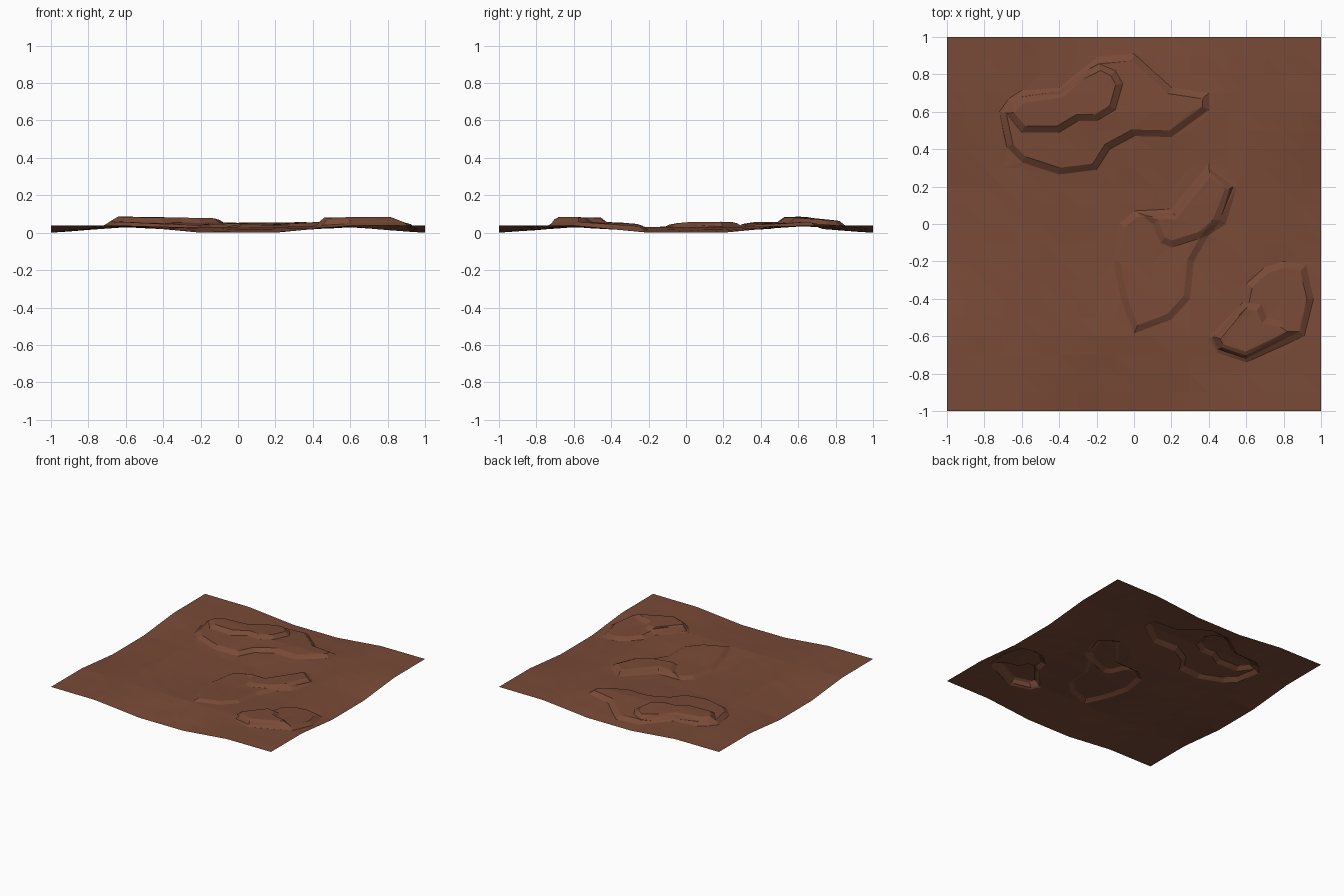
import bpy, bmesh, random
from mathutils import Vector
from mathutils.geometry import delaunay_2d_cdt, intersect_point_line

if "Cube" in bpy.data.objects:
    bpy.data.objects.remove(bpy.data.objects["Cube"])

random.seed(3)
WALL = 0.035   # plan width of a ledge wall

# Ledge outlines: (step height, plan outline), lower then upper ledge of each rock
LEDGES = [
    (.024, [(-.72, .6), (-.67, .67), (-.6, .715), (-.4, .73), (-.2, .89), (0, .91), (.2, .73), (.4, .7),
            (.4, .61), (.2, .465), (0, .47), (-.13, .4), (-.2, .29), (-.4, .265), (-.6, .33), (-.68, .41)]),
    (.025, [(-.69, .6), (-.6, .49), (-.4, .49), (-.3, .55), (-.2, .55), (-.1, .61), (-.06, .75), (-.1, .82),
            (-.18, .86), (-.28, .81), (-.4, .71), (-.6, .68)]),
    (.018, [(-.11, -.2), (-.08, 0), (0, .07), (.2, .08), (.4, .325), (.55, .2), (.49, 0), (.4, -.06),
            (.32, -.2), (.3, -.4), (.2, -.51), (0, -.585), (-.07, -.4)]),
    (.018, [(.02, .06), (.1, 0), (.14, -.1), (.2, -.125), (.36, -.075), (.45, 0), (.53, .2), (.4, .3), (.21, .06)]),
    (.023, [(.4, -.6), (.5, -.5), (.58, -.42), (.6, -.32), (.7, -.23), (.8, -.2), (.92, -.22), (.96, -.4),
            (.91, -.6), (.6, -.74), (.45, -.69)]),
    (.023, [(.42, -.61), (.58, -.42), (.68, -.43), (.71, -.5), (.8, -.52), (.89, -.58), (.6, -.72), (.45, -.67)]),
]


def ground(x, y):
    """Coarse rolling ground: 5 x 5 cells, mirrored in x and y."""
    h = [[.012, .034, .004], [.034, .041, .042], [.004, .042, .043]]

    def cell(u):
        u = abs(u)
        return (0, 0.0) if u <= .2 else (0, (u - .2) / .4) if u <= .6 else (1, min((u - .6) / .4, 1))
    i, s = cell(x)
    j, t = cell(y)
    low = h[i][j] * (1 - s) + h[i + 1][j] * s
    high = h[i][j + 1] * (1 - s) + h[i + 1][j + 1] * s
    return low * (1 - t) + high * t


def pairs(poly):
    return list(zip(poly, poly[1:] + poly[:1]))


def depth(p, poly):
    """Distance inside the outline, zero outside."""
    inside, dist = False, 9.0
    for a, b in pairs(poly):
        if (a[1] > p.y) != (b[1] > p.y) and p.x < (b[0] - a[0]) * (p.y - a[1]) / (b[1] - a[1]) + a[0]:
            inside = not inside
        q, t = intersect_point_line(p, Vector(a), Vector(b))
        t = max(0, min(1, t))
        dist = min(dist, (p - Vector(a).lerp(Vector(b), t)).length)
    return dist if inside else 0.0


def inset(poly, d):
    """Outline moved inwards by a mitred offset."""
    area = sum(a[0] * b[1] - b[0] * a[1] for a, b in pairs(poly))
    sign, out = (1 if area > 0 else -1), []
    for k, p in enumerate(poly):
        p, a, b = Vector(p), Vector(poly[k - 1]), Vector(poly[(k + 1) % len(poly)])
        e, f = (p - a).normalized(), (b - p).normalized()
        n1, n2 = Vector((-e.y, e.x)) * sign, Vector((-f.y, f.x)) * sign
        out.append(p + (n1 + n2) * d / max(.4, 1 + n1.dot(n2)))
    return out


# Plan layout: regular grid points plus the foot and brow of each ledge
N = 20
pts = [Vector((-1 + 2 * i / N, -1 + 2 * j / N)) for i in range(N + 1) for j in range(N + 1)]
pts = [p for p in pts if all(not 0 < depth(p, o) < WALL for _, o in LEDGES)]
edges = []
for _, outline in LEDGES:
    for loop in (outline, inset(outline, WALL)):
        k, n = len(pts), len(loop)
        pts += [Vector(p) for p in loop]
        edges += [(k + m, k + (m + 1) % n) for m in range(n)]
verts, _, faces, *_ = delaunay_2d_cdt(pts, edges, [], 0, 1e-4)

# Raise the plan to the terrain height
bm = bmesh.new()
bv = []
for p in verts:
    z = ground(p.x, p.y) + sum(s * min(1, depth(p, o) / WALL) for s, o in LEDGES)
    if max(abs(p.x), abs(p.y)) < .99:
        z += random.uniform(-.0015, .0015)
    bv.append(bm.verts.new((p.x, p.y, z)))
for f in faces:
    bm.faces.new([bv[i] for i in f])
bmesh.ops.recalc_face_normals(bm, faces=bm.faces)
if sum(f.normal.z for f in bm.faces) < 0:
    bmesh.ops.reverse_faces(bm, faces=bm.faces)
lowest = min(v.co.z for v in bm.verts)
bmesh.ops.translate(bm, verts=bm.verts, vec=(0, 0, -lowest))

mesh = bpy.data.meshes.new("rocky_ground")
bm.to_mesh(mesh)
bm.free()
mat = bpy.data.materials.new("red_brown_earth")
mat.diffuse_color = (.19, .068, .038, 1)
mat.use_nodes = True
mat.node_tree.nodes["Principled BSDF"].inputs["Base Color"].default_value = mat.diffuse_color
mesh.materials.append(mat)
bpy.context.collection.objects.link(bpy.data.objects.new("rocky_ground", mesh))
